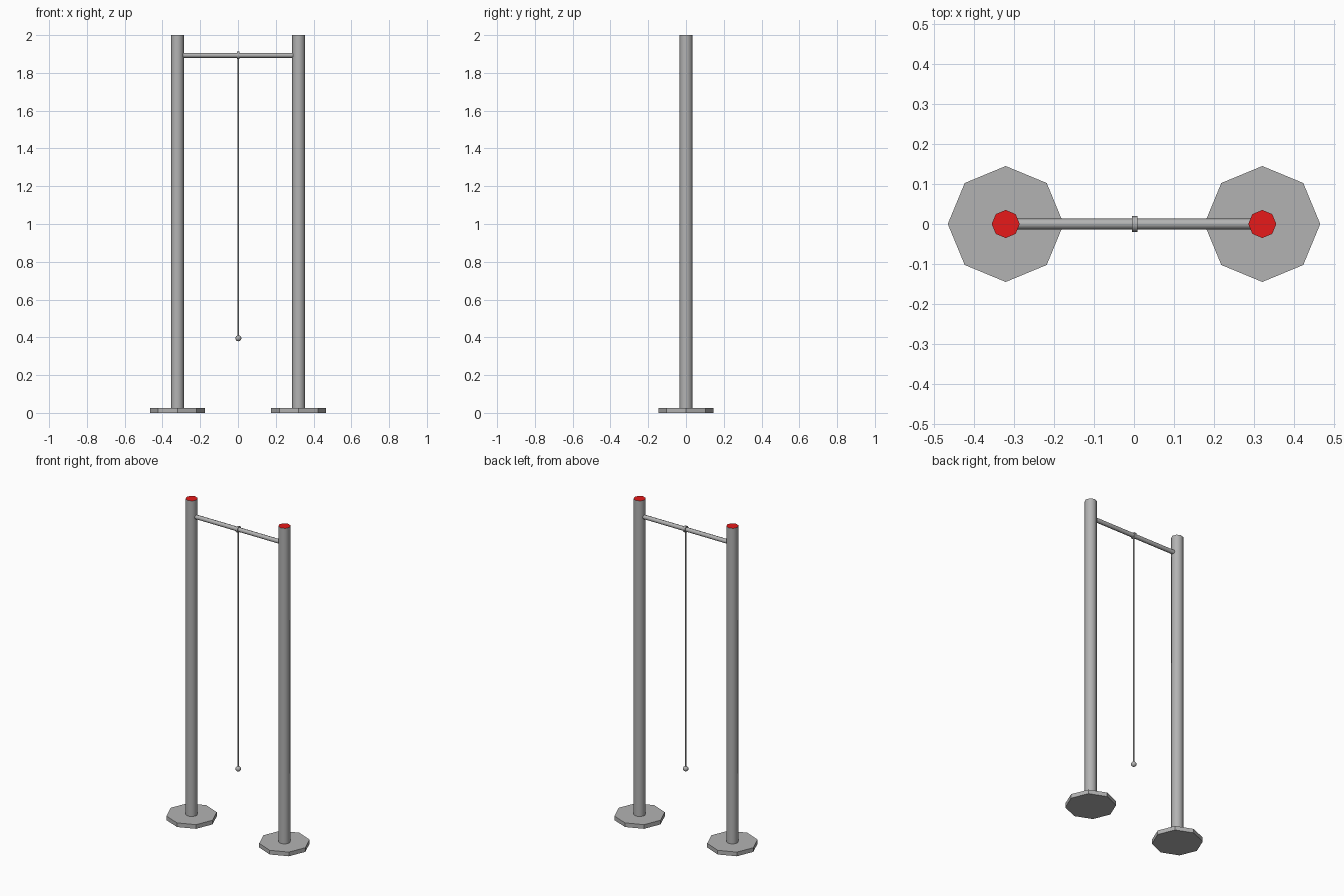
import bpy, math

if "Cube" in bpy.data.objects:
    bpy.data.objects.remove(bpy.data.objects["Cube"])


def material(name, rgb):
    m = bpy.data.materials.new(name)
    m.diffuse_color = (*rgb, 1)
    m.use_nodes = True
    m.node_tree.nodes["Principled BSDF"].inputs["Base Color"].default_value = m.diffuse_color
    return m


grey = material("grey metal", (0.45, 0.45, 0.45))
red = material("red cap", (0.8, 0.01, 0.01))


def finish(name, mat, smooth=True):
    ob = bpy.context.object
    ob.name = name
    ob.data.materials.append(mat)
    if smooth:
        bpy.ops.object.shade_smooth_by_angle(angle=math.radians(50))
    return ob


def cylinder(name, r, length, loc, sides, mat, along_x=False, smooth=True):
    rot = (0, math.pi / 2, 0) if along_x else (0, 0, 0)
    bpy.ops.mesh.primitive_cylinder_add(vertices=sides, radius=r, depth=length,
                                        location=loc, rotation=rot)
    return finish(name, mat, smooth)


POST_X = 0.321
BAR_Z = 1.893

# Octagonal feet and round posts with red tops
for side, x in (("left", -POST_X), ("right", POST_X)):
    cylinder(side + "_foot", 0.145, 0.026, (x, 0, 0.013), 8, grey, smooth=False)
    post = cylinder(side + "_post", 0.035, 1.98, (x, 0, 1.01), 8, grey)
    post.data.materials.append(red)
    for face in post.data.polygons:
        if face.normal.z > 0.9:
            face.material_index = 1

# Crossbar between the posts
cylinder("crossbar", 0.0135, 2 * POST_X, (0, 0, BAR_Z), 8, grey, along_x=True)

# Collar around the bar, hanging cord and end ball
cylinder("collar", 0.02, 0.013, (0.002, 0, BAR_Z), 8, grey, along_x=True)
cylinder("cord", 0.004, BAR_Z - 0.4, (0.002, 0, (BAR_Z + 0.4) / 2), 8, grey)
bpy.ops.mesh.primitive_uv_sphere_add(segments=12, ring_count=8, radius=0.016,
                                     location=(0.002, 0, 0.395))
finish("end_ball", grey)
